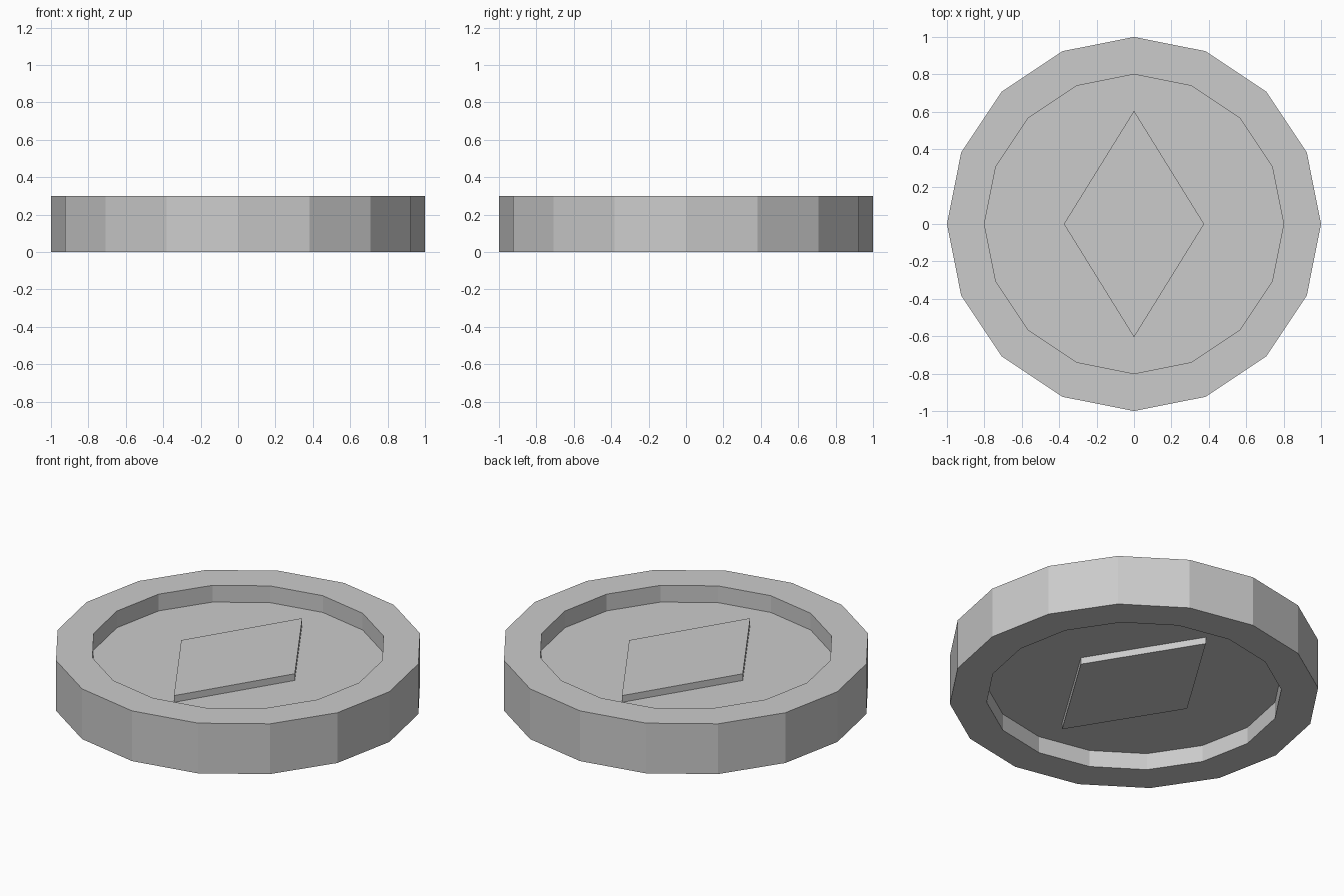
import bpy
import bmesh
from math import cos, sin, tau

if "Cube" in bpy.data.objects:
    bpy.data.objects.remove(bpy.data.objects["Cube"])

SIDES = 16


def make_object(name, bm):
    bmesh.ops.recalc_face_normals(bm, faces=bm.faces)
    mesh = bpy.data.meshes.new(name)
    bm.to_mesh(mesh)
    bm.free()
    obj = bpy.data.objects.new(name, mesh)
    bpy.context.collection.objects.link(obj)
    return obj


def ring_stack(name, rings):
    """Join closed rings of points in order and cap both ends."""
    bm = bmesh.new()
    loops = [[bm.verts.new(p) for p in ring] for ring in rings]
    n = len(loops[0])
    for a, b in zip(loops, loops[1:]):
        for i in range(n):
            j = (i + 1) % n
            bm.faces.new((a[i], a[j], b[j], b[i]))
    bm.faces.new(loops[0])
    bm.faces.new(loops[-1])
    return make_object(name, bm)


def circle(r, z):
    return [(r * cos(tau * i / SIDES), r * sin(tau * i / SIDES), z)
            for i in range(SIDES)]


def diamond(z):
    return [(0.375, 0, z), (0, 0.605, z), (-0.375, 0, z), (0, -0.605, z)]


# Coin disc with a raised rim on both faces
profile = [(0.8, 0.1), (0.8, 0), (1, 0), (1, 0.3), (0.8, 0.3), (0.8, 0.2)]
coin = ring_stack("coin_disc", [circle(r, z) for r, z in profile])

# Raised diamond on both faces, merged into the disc
emblem = ring_stack("diamond_relief", [diamond(0.06), diamond(0.24)])
emblem.hide_render = True
emblem.hide_viewport = True
union = coin.modifiers.new("diamond_union", 'BOOLEAN')
union.operation = 'UNION'
union.solver = 'EXACT'
union.object = emblem
